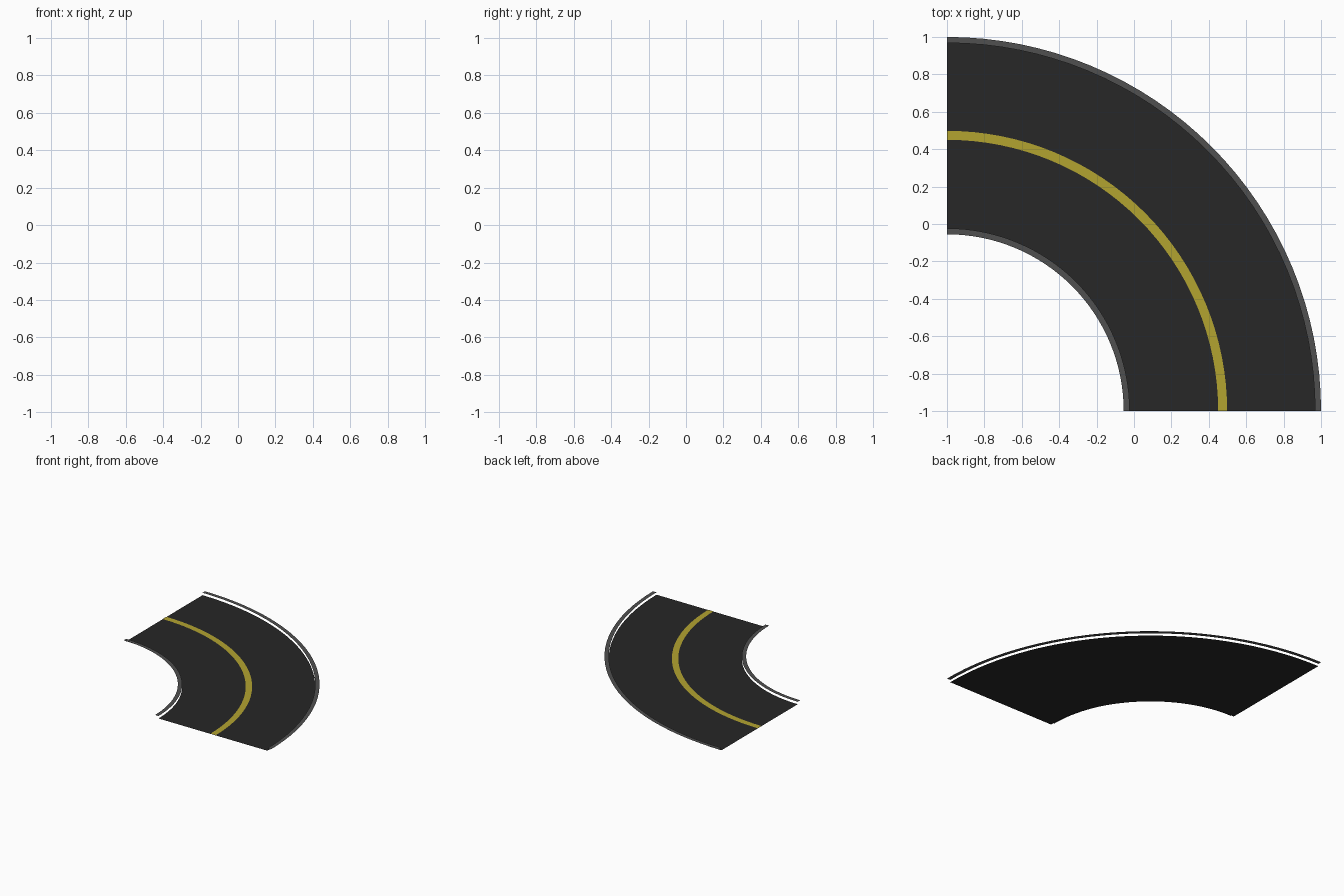
import bpy, bmesh, math

if "Cube" in bpy.data.objects:
    bpy.data.objects.remove(bpy.data.objects["Cube"])

CENTRE = (-1.0, -1.0)   # pivot of the quarter bend
SEGMENTS = 32


def material(name, rgb):
    mat = bpy.data.materials.new(name)
    mat.diffuse_color = (*rgb, 1)
    mat.use_nodes = True
    mat.node_tree.nodes["Principled BSDF"].inputs["Base Color"].default_value = mat.diffuse_color
    return mat


def arc_strip(name, r_in, r_out, z, mat):
    """Flat quarter-ring strip of quads, facing up."""
    bm = bmesh.new()
    previous = None
    for i in range(SEGMENTS + 1):
        a = math.pi / 2 * i / SEGMENTS
        pair = [bm.verts.new((CENTRE[0] + r * math.cos(a), CENTRE[1] + r * math.sin(a), z))
                for r in (r_in, r_out)]
        if previous:
            bm.faces.new((previous[0], previous[1], pair[1], pair[0]))
        previous = pair
    mesh = bpy.data.meshes.new(name)
    bm.to_mesh(mesh)
    bm.free()
    mesh.materials.append(mat)
    obj = bpy.data.objects.new(name, mesh)
    bpy.context.collection.objects.link(obj)
    return obj


asphalt = material("asphalt", (0.02, 0.02, 0.02))
kerb_grey = material("kerb_grey", (0.08, 0.08, 0.08))
yellow = material("line_yellow", (0.45, 0.37, 0.03))

# Road surface and the painted centre line just above it
arc_strip("road_surface", 0.977, 1.968, 0.0, asphalt)
arc_strip("centre_line", 1.45, 1.498, 0.002, yellow)

# Raised kerb strips along both edges
arc_strip("inner_kerb", 0.945, 0.977, 0.02, kerb_grey)
arc_strip("outer_kerb", 1.968, 2.0, 0.02, kerb_grey)
